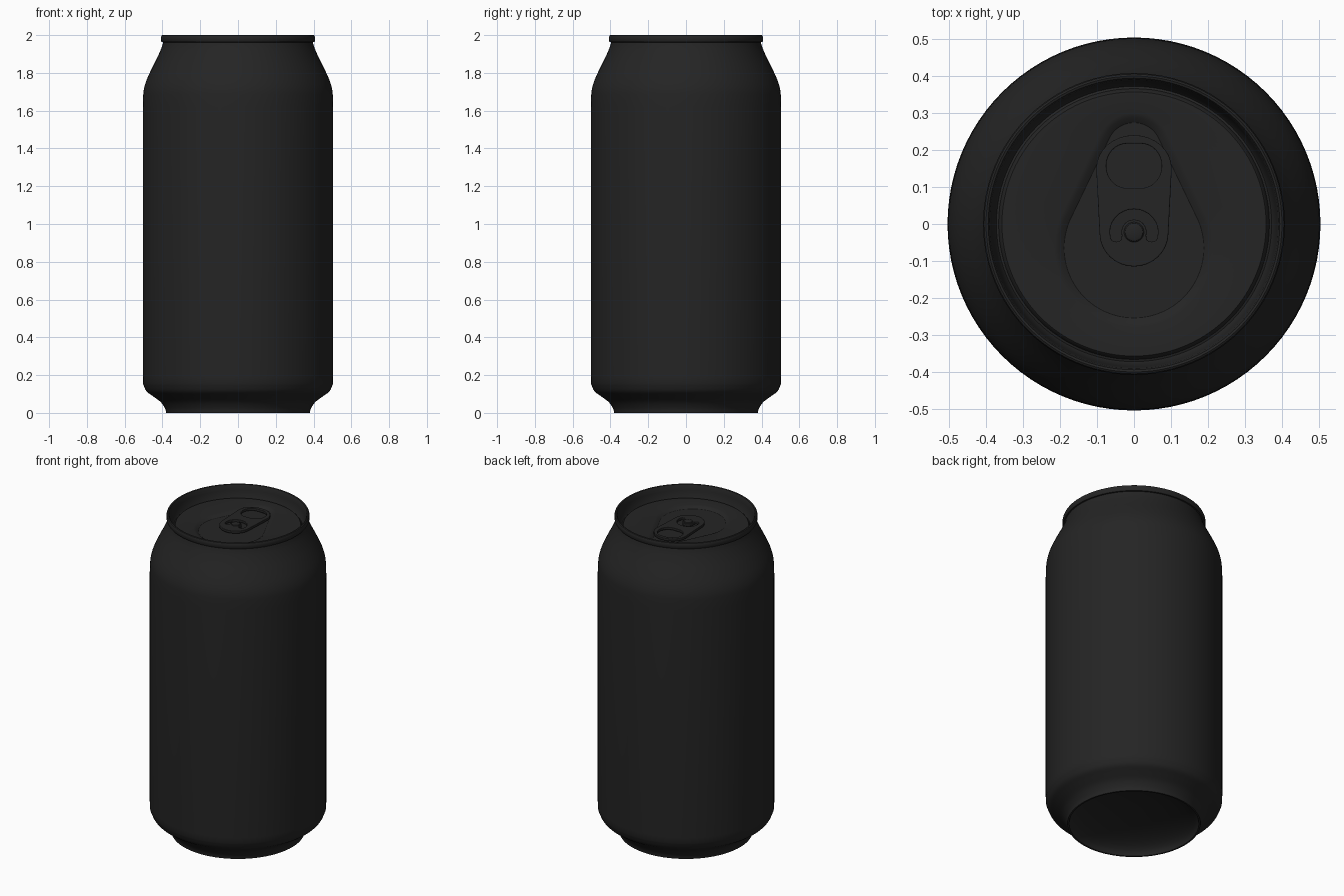
import bpy, bmesh
from math import sin, cos, pi, asin
from mathutils import Vector

cube = bpy.data.objects.get("Cube")
if cube:
    bpy.data.objects.remove(cube)

SEG = 96
black = bpy.data.materials.new("matte black")
black.use_nodes = True
black.diffuse_color = (0.018, 0.018, 0.018, 1)
black.node_tree.nodes["Principled BSDF"].inputs["Base Color"].default_value = (0.018, 0.018, 0.018, 1)


def activate(ob):
    bpy.ops.object.select_all(action='DESELECT')
    ob.select_set(True)
    bpy.context.view_layer.objects.active = ob


def finish(bm, name, angle=0.6):
    bmesh.ops.recalc_face_normals(bm, faces=bm.faces)
    me = bpy.data.meshes.new(name)
    bm.to_mesh(me)
    bm.free()
    me.materials.append(black)
    ob = bpy.data.objects.new(name, me)
    bpy.context.collection.objects.link(ob)
    activate(ob)
    bpy.ops.object.shade_smooth_by_angle(angle=angle)
    return ob


def spline(pts, steps=4):
    """Smooth curve through (radius, height) points."""
    p = [Vector(q) for q in pts]
    p = [2 * p[0] - p[1]] + p + [2 * p[-1] - p[-2]]
    out = []
    for a, b, c, d in zip(p, p[1:], p[2:], p[3:]):
        for i in range(steps):
            t = i / steps
            out.append(0.5 * (2 * b + (c - a) * t + (2 * a - 5 * b + 4 * c - d) * t * t
                              + (3 * b - a - 3 * c + d) * t ** 3))
    return out + [p[-2]]


def loop(bm, pts, z):
    return [bm.verts.new((x, y, z)) for x, y in pts]


def bridge(bm, a, b):
    n = len(a)
    for i in range(n):
        j = (i + 1) % n
        bm.faces.new((a[i], a[j], b[j], b[i]))


def circle(r, cx=0, cy=0, n=SEG):
    return [(cx + r * cos(2 * pi * i / n), cy + r * sin(2 * pi * i / n)) for i in range(n)]


def lathe(bm, profile):
    rings = [loop(bm, circle(r), z) for r, z in profile]
    for a, b in zip(rings, rings[1:]):
        bridge(bm, a, b)
    return rings


def teardrop(inset):
    """Rounded drop, narrow towards +y."""
    tip, base, y_tip, y_base = 0.10 - inset, 0.215 - inset, 0.20, -0.065
    tangent = asin((base - tip) / (y_tip - y_base))
    pts = []
    for i in range(SEG):
        a = 2 * pi * i / SEG
        r, cy = (tip, y_tip) if sin(a) > sin(tangent) else (base, y_base)
        pts.append((r * cos(a), cy + r * sin(a)))
    return pts


# Body: domed base, foot, straight wall and shoulder
dome = [(0.37 * sin(t * pi / 20), 0.1 * cos(t * pi / 20)) for t in range(1, 11)]
foot = spline([(0.38, 0), (0.387, 0.025), (0.41, 0.058), (0.45, 0.088), (0.485, 0.115), (0.503, 0.155)])
shoulder = spline([(0.503, 1.66), (0.499, 1.71), (0.485, 1.76), (0.458, 1.82),
                   (0.428, 1.88), (0.406, 1.93), (0.396, 1.962)])
bm = bmesh.new()
rings = lathe(bm, dome + foot + [(0.504, 0.19), (0.504, 1.62)] + shoulder)
bm.faces.new(rings[0])
finish(bm, "can_body")

# Lid: rolled rim, countersunk groove, panel with a drop-shaped recess
bm = bmesh.new()
rim = [(0.395, 1.962), (0.404, 1.963), (0.408, 1.97), (0.408, 1.99), (0.405, 1.997), (0.4, 2.0),
       (0.394, 1.998), (0.39, 1.99), (0.386, 1.965), (0.378, 1.918), (0.372, 1.91),
       (0.366, 1.912), (0.361, 1.925), (0.357, 1.929)]
rings = lathe(bm, rim)
edges = [rings[-1], loop(bm, teardrop(0), 1.929), loop(bm, teardrop(0.012), 1.925),
         loop(bm, teardrop(0.026), 1.915)]
for a, b in zip(edges, edges[1:]):
    bridge(bm, a, b)
bm.faces.new(edges[-1])
finish(bm, "lid")


# Pull tab: flat outline with a finger hole and a crescent slot
def arc(cx, cy, rx, ry, start, end, n=16):
    return [(cx + rx * cos(start + (end - start) * i / n),
             cy + ry * sin(start + (end - start) * i / n)) for i in range(n + 1)]


outline = arc(0, 0.15, 0.102, 0.09, 0, pi) + arc(0, -0.025, 0.093, 0.09, pi, 2 * pi)
finger_hole = arc(0.02, 0.157, 0.055, 0.06, -pi / 2, pi / 2) + arc(-0.02, 0.157, 0.055, 0.06, pi / 2, 3 * pi / 2)
slot = (arc(0, -0.022, 0.065, 0.062, -0.25, pi + 0.25)
        + arc(-0.048, -0.04, 0.014, 0.008, pi, 2 * pi, 6)
        + arc(0, -0.022, 0.034, 0.034, pi + 0.25, -0.25)
        + arc(0.048, -0.04, 0.014, 0.008, pi, 2 * pi, 6))
curve = bpy.data.curves.new("pull_tab", 'CURVE')
curve.dimensions = '2D'
curve.fill_mode = 'BOTH'
curve.extrude = 0.005
curve.bevel_depth = 0.003
curve.bevel_resolution = 2
curve.offset = -0.003
for pts in (outline, finger_hole, slot):
    s = curve.splines.new('POLY')
    s.points.add(len(pts) - 1)
    for point, (x, y) in zip(s.points, pts):
        point.co = (x, y, 0, 1)
    s.use_cyclic_u = True
curve.materials.append(black)
tab = bpy.data.objects.new("pull_tab", curve)
tab.location.z = 1.931
bpy.context.collection.objects.link(tab)
activate(tab)
bpy.ops.object.convert(target='MESH')
bpy.ops.object.shade_smooth_by_angle(angle=0.6)

# Rivet holding the tab
bm = bmesh.new()
rings = [loop(bm, circle(r, 0, -0.022, 24), z)
         for r, z in [(0.027, 1.914), (0.027, 1.94), (0.024, 1.944), (0.015, 1.947)]]
for a, b in zip(rings, rings[1:]):
    bridge(bm, a, b)
bm.faces.new(rings[-1])
finish(bm, "rivet")
